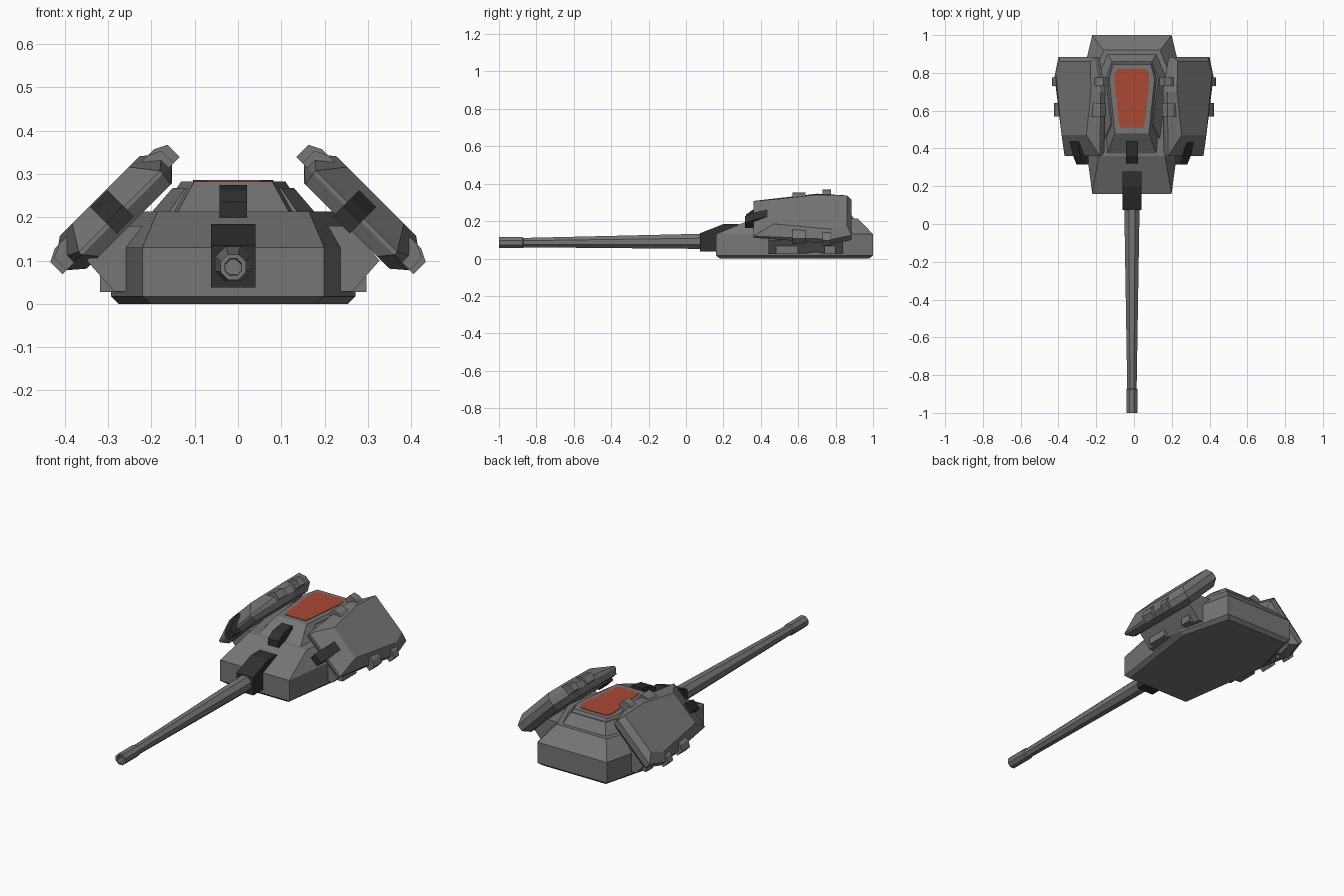
import bpy, bmesh, math

if "Cube" in bpy.data.objects:
    bpy.data.objects.remove(bpy.data.objects["Cube"])

C = -0.011          # centre line of the hull and barrel
R2 = math.sqrt(2)


def material(name, rgb):
    m = bpy.data.materials.new(name)
    m.diffuse_color = (*rgb, 1)
    m.use_nodes = True
    m.node_tree.nodes["Principled BSDF"].inputs["Base Color"].default_value = m.diffuse_color
    return m


GREY = material("armour grey", (0.18, 0.18, 0.18))
DARK = material("dark metal", (0.03, 0.03, 0.03))
RED = material("rust red", (0.40, 0.065, 0.032))


def loft(name, rings, mat):
    """Skin a stack of equal-length point rings and cap both ends."""
    bm = bmesh.new()
    vs = [[bm.verts.new(p) for p in ring] for ring in rings]
    n = len(vs[0])
    for a, b in zip(vs, vs[1:]):
        for i in range(n):
            j = (i + 1) % n
            bm.faces.new((a[i], a[j], b[j], b[i]))
    bm.faces.new(vs[0])
    bm.faces.new(vs[-1])
    bmesh.ops.recalc_face_normals(bm, faces=bm.faces)
    me = bpy.data.meshes.new(name)
    bm.to_mesh(me)
    bm.free()
    me.materials.append(mat)
    ob = bpy.data.objects.new(name, me)
    bpy.context.collection.objects.link(ob)
    return ob


def hexagon(z, yf, hf, ym, hm, yb, hb):
    """Plan outline: front, widest and back station with half widths."""
    return [(C + x, y, z) for x, y in
            ((-hf, yf), (hf, yf), (hm, ym), (hb, yb), (-hb, yb), (-hm, ym))]


def side_profile(name, pts, half, mat):
    """Extrude a (y, z) profile across the centre line."""
    return loft(name, [[(C + x, y, z) for y, z in pts] for x in (-half, half)], mat)


# Lower hull and stepped superstructure
loft("hull", [hexagon(0, .18, .19, .7, .265, .98, .19),
              hexagon(.017, .16, .21, .7, .282, 1, .21),
              hexagon(.13, .16, .21, .7, .282, 1, .21),
              hexagon(.213, .36, .175, .7, .235, .92, .15)], GREY)
loft("upper_deck_step", [hexagon(.21, .45, .15, .76, .19, .90, .13),
                         hexagon(.268, .53, .11, .77, .14, .86, .105)], GREY)
loft("upper_deck", [hexagon(.21, .37, .13, .76, .17, .885, .12),
                    hexagon(.283, .48, .09, .77, .12, .845, .10)], GREY)

# Red roof panel with clipped corners
panel = [(-.062, .51), (.062, .51), (.068, .53), (.093, .76), (.089, .80), (.075, .82),
         (-.075, .82), (-.089, .80), (-.093, .76), (-.068, .53)]
loft("roof_panel", [[(C + x, y, z) for x, y in panel] for z in (.281, .286)], RED)

# Dark gun mantlet and the clamp on the front slope
side_profile("mantlet", [(.075, .038), (.075, .135), (.20, .184), (.28, .184),
                         (.28, .038)], .051, DARK)
side_profile("front_clamp", [(.32, .20), (.32, .235), (.36, .262), (.44, .275),
                             (.44, .20)], .032, DARK)

# Tapered barrel with muzzle collar and bore: (y, radius, centre height)
barrel = [(.10, .044, .092), (-.87, .027, .085), (-.875, .032, .085),
          (-1, .032, .085), (-1, .021, .085), (-.95, .019, .085)]
loft("barrel", [[(C + r * math.cos(a), y, z + r * math.sin(a))
                 for a in [math.tau * (i + .5) / 8 for i in range(8)]]
                for y, r, z in barrel], GREY)


def tilt(s, y, u, v, cx=0):
    """Pod frame: u runs up the 45 degree slope, v points outward."""
    return (cx + s * (v - u) / R2, y, (u + v) / R2)


# Slab rings (y, u) for the pods, from inner face to outer face
rim = [(.36, -.175), (.36, .09), (.70, .12), (.885, .075), (.885, -.195), (.78, -.225)]
inner = [(.38, -.15), (.38, .085), (.70, .09), (.86, .05), (.86, -.17), (.78, -.19)]
outer = [(.47, -.14), (.47, .045), (.70, .08), (.86, .075), (.86, -.15), (.78, -.18)]

for s, side in ((1, "right"), (-1, "left")):
    # Tilted armour pod
    loft(side + "_pod", [[tilt(s, y, u, v) for y, u in ring] for ring, v in
                         ((inner, .305), (rim, .335))]
         + [[tilt(s, y, u, .345 if y < .4 else .37) for y, u in rim],
            [tilt(s, y, u, .402) for y, u in outer]], GREY)

    # Straps that stick out past the pod edges
    for i, (y0, y1, u0, u1) in enumerate(((.57, .64, -.225, .125),
                                          (.73, .775, -.238, .145))):
        loft(f"{side}_pod_strap_{i + 1}",
             [[tilt(s, y, u0, .335), tilt(s, y, u1, .335), tilt(s, y, u1, .375),
               tilt(s, y, u1 - .03, .39), tilt(s, y, u0 + .03, .39),
               tilt(s, y, u0, .375)] for y in (y0, y1)], GREY)

    # Dark clamp over the front edge of the pod
    clamp = [(.315, .305), (.315, .34), (.36, .365), (.435, .392), (.44, .36), (.38, .305)]
    loft(side + "_pod_clamp", [[tilt(s, y, u, v, C) for y, v in clamp]
                               for u in (-.075, -.02)], DARK)

    # Pylon joining pod to hull, with two foot blocks
    pylon = [(.2, .03), (.275, .028), (.338, .10), (.27, .18), (.2, .18)]
    loft(side + "_pylon", [[(C + s * x, y, z) for x, z in pylon]
                           for y in (.44, .84)], GREY)
    for i, (y0, y1) in enumerate(((.48, .60), (.74, .80))):
        foot = [(.25, .028), (.308, .028), (.308, .10), (.25, .10)]
        loft(f"{side}_pylon_foot_{i + 1}", [[(C + s * x, y, z) for x, z in foot]
                                            for y in (y0, y1)], GREY)
